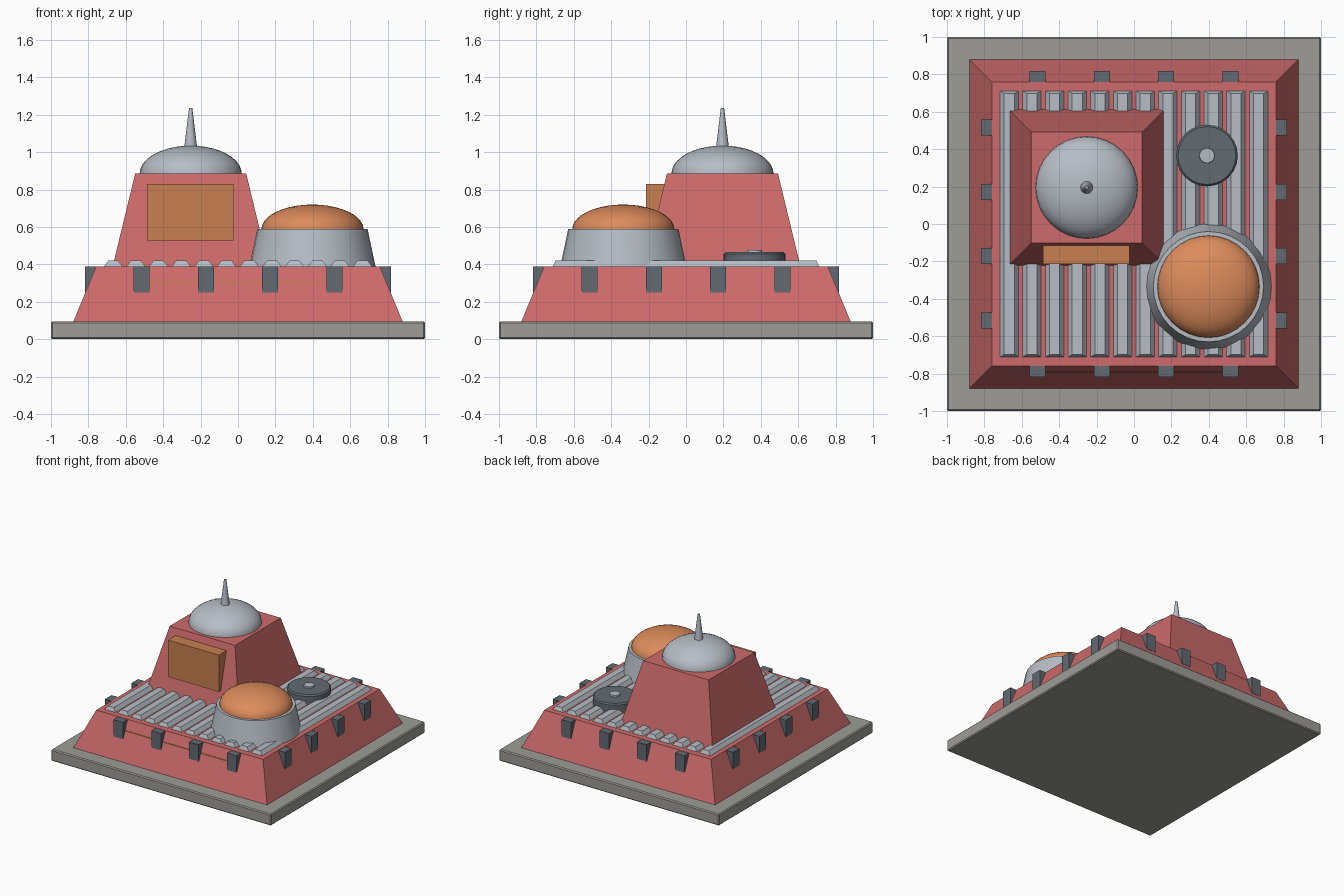
import bpy, bmesh, math

if "Cube" in bpy.data.objects:
    bpy.data.objects.remove(bpy.data.objects["Cube"])


def material(name, rgb):
    m = bpy.data.materials.new(name)
    m.diffuse_color = (*rgb, 1)
    m.use_nodes = True
    m.node_tree.nodes["Principled BSDF"].inputs["Base Color"].default_value = m.diffuse_color
    return m


STONE = material("grey stone", (0.34, 0.335, 0.31))
RED = material("red plaster", (0.61, 0.145, 0.145))
STEEL = material("pale steel", (0.47, 0.51, 0.56))
DARK = material("dark metal", (0.12, 0.145, 0.17))
ORANGE = material("orange dome", (0.72, 0.26, 0.105))
AMBER = material("amber panel", (0.58, 0.215, 0.08))


def finish(bm, name, mat, smooth=False):
    bmesh.ops.recalc_face_normals(bm, faces=bm.faces)
    me = bpy.data.meshes.new(name)
    bm.to_mesh(me)
    bm.free()
    me.materials.append(mat)
    ob = bpy.data.objects.new(name, me)
    bpy.context.collection.objects.link(ob)
    if smooth:
        bpy.context.view_layer.objects.active = ob
        ob.select_set(True)
        bpy.ops.object.shade_smooth_by_angle(angle=math.radians(35))
        ob.select_set(False)
    return ob


def frustum(name, mat, centre, bottom, top, z0, z1):
    """Box with half sizes (x, y) at the bottom and at the top."""
    bm = bmesh.new()
    rings = []
    for (hx, hy), z in ((bottom, z0), (top, z1)):
        rings.append([bm.verts.new((centre[0] + sx * hx, centre[1] + sy * hy, z))
                      for sx, sy in ((-1, -1), (1, -1), (1, 1), (-1, 1))])
    a, b = rings
    bm.faces.new(a[::-1])
    bm.faces.new(b)
    for i in range(4):
        j = (i + 1) % 4
        bm.faces.new((a[i], a[j], b[j], b[i]))
    return finish(bm, name, mat)


def box(name, mat, x0, x1, y0, y1, z0, z1):
    h = ((x1 - x0) / 2, (y1 - y0) / 2)
    return frustum(name, mat, ((x0 + x1) / 2, (y0 + y1) / 2), h, h, z0, z1)


def lathe(name, mat, centre, profile, n=32):
    """Turn (radius, z) points around a vertical axis, from bottom to top."""
    bm = bmesh.new()
    vs = [bm.verts.new((r, 0, z)) for r, z in [(0, profile[0][1])] + profile + [(0, profile[-1][1])]]
    es = [bm.edges.new(p) for p in zip(vs, vs[1:])]
    bmesh.ops.spin(bm, geom=vs + es, axis=(0, 0, 1), cent=(0, 0, 0),
                   angle=2 * math.pi, steps=n)
    bmesh.ops.remove_doubles(bm, verts=bm.verts, dist=0.0005)
    bmesh.ops.translate(bm, verts=bm.verts, vec=(*centre, 0))
    return finish(bm, name, mat, True)


def dome_profile(r, z, h, n=10):
    return [(r * math.cos(i / n * math.pi / 2), z + h * math.sin(i / n * math.pi / 2))
            for i in range(n)] + [(0.001, z + h)]


# stone slab with softened edges
slab = box("base_slab", STONE, -1, 1, -1, 1, 0, 0.095)
bev = slab.modifiers.new("bevel", "BEVEL")
bev.width = 0.008
bev.segments = 1

# sloped main building and tower
frustum("main_building", RED, (0, 0), (0.88, 0.88), (0.758, 0.758), 0.095, 0.39)
TOWER = (-0.253, 0.195)
frustum("tower", RED, TOWER, (0.417, 0.417), (0.297, 0.297), 0.39, 0.885)

# tower dome and spire
lathe("tower_dome", STEEL, TOWER, dome_profile(0.273, 0.885, 0.15))
lathe("spire", STEEL, TOWER, [(0.035, 1.02), (0.009, 1.235)], 12)

# panel on the tower front, thin stripe on the front wall
box("tower_panel", AMBER, -0.487, -0.025, -0.213, -0.09, 0.527, 0.83)
box("front_stripe", AMBER, -0.48, 0.48, -0.794, -0.77, 0.303, 0.312)

# roof ribs
for i in range(12):
    frustum("roof_rib", STEEL, (-0.667 + i * 0.1212, 0), (0.051, 0.712), (0.027, 0.698), 0.388, 0.42)

# drum with orange dome
DRUM = (0.398, -0.335)
lathe("drum", STEEL, DRUM, [(0.337, 0.39), (0.295, 0.588)])
lathe("drum_dome", ORANGE, DRUM, dome_profile(0.273, 0.588, 0.132))

# round roof vent with hub
VENT = (0.39, 0.366)
lathe("roof_vent", DARK, VENT, [(0.165, 0.39), (0.165, 0.455), (0.155, 0.466)], 24)
lathe("vent_hub", STEEL, VENT, [(0.042, 0.46), (0.04, 0.477)], 16)

# wall brackets on all four sides
for p in (-0.516, -0.172, 0.172, 0.516):
    for s in (-1, 1):
        lo, hi = sorted((s * 0.74, s * 0.818))
        box("wall_bracket", DARK, p - 0.043, p + 0.043, lo, hi, 0.25, 0.388)
        box("wall_bracket", DARK, lo, hi, p - 0.043, p + 0.043, 0.25, 0.388)
